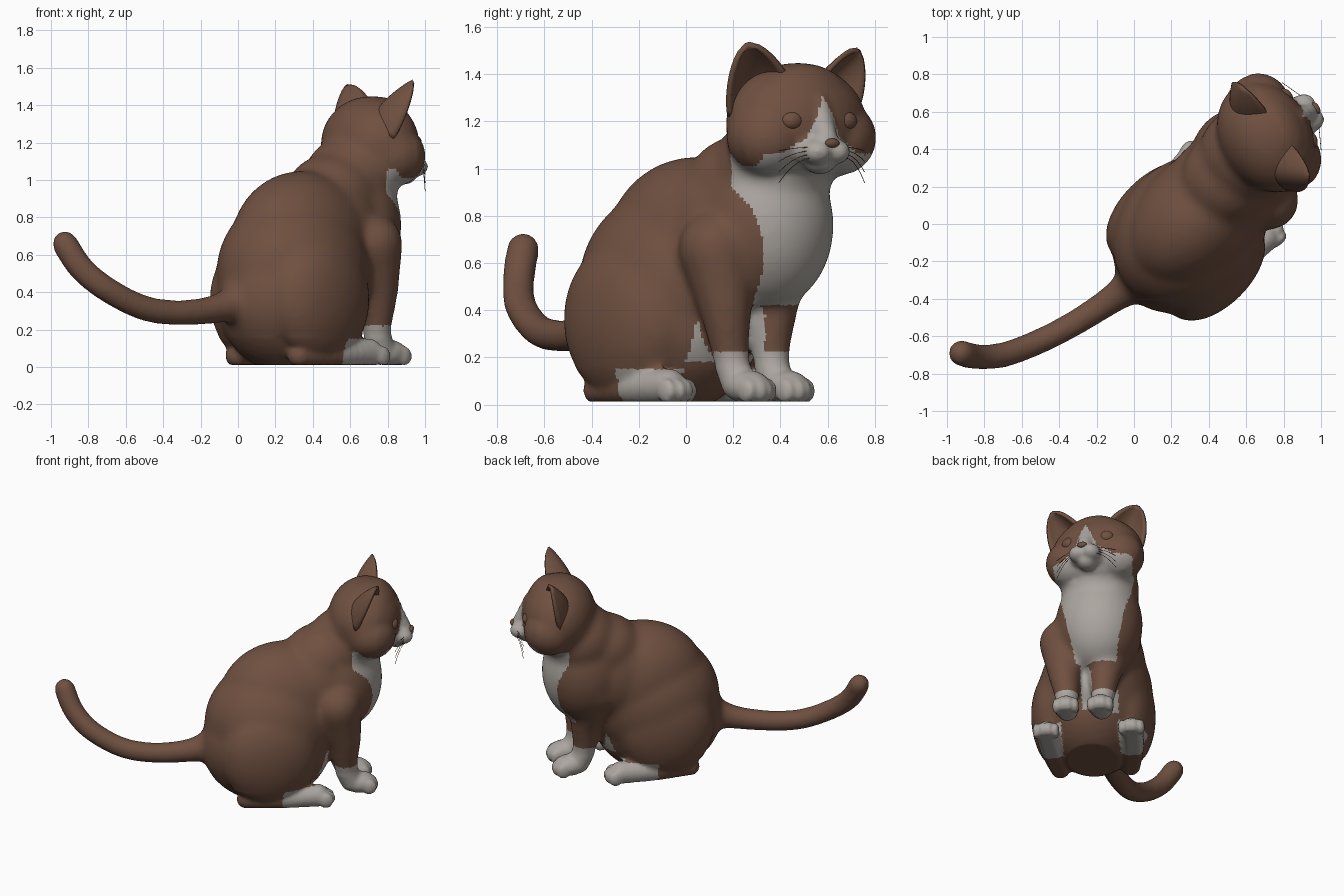
import bpy, bmesh, math
from mathutils import Matrix, Vector

if "Cube" in bpy.data.objects:
    bpy.data.objects.remove(bpy.data.objects["Cube"])

def material(name, rgb):
    m = bpy.data.materials.new(name)
    m.diffuse_color = (*rgb, 1)
    m.use_nodes = True
    m.node_tree.nodes["Principled BSDF"].inputs["Base Color"].default_value = m.diffuse_color
    return m

BROWN = material("brown fur", (0.16, 0.081, 0.052))
WHITE = material("white fur", (0.41, 0.38, 0.35))

# Body frame: +X forward, +Y left. Head frame is turned a little to the right.
BODY = Matrix.Rotation(math.radians(45), 4, 'Z') @ Matrix.Translation((0, -0.26, 0))
HEAD = Matrix.Translation((0.705, 0.465, 1.19)) @ Matrix.Rotation(math.radians(30), 4, 'Z')
WORLD = Matrix.Identity(4)

def unit_sphere(level):
    b = bmesh.new()
    bmesh.ops.create_icosphere(b, subdivisions=level, radius=1)
    b.verts.index_update()
    data = [v.co.copy() for v in b.verts], [[v.index for v in f.verts] for f in b.faces]
    b.free()
    return data

FINE, COARSE = unit_sphere(4), unit_sphere(3)
SKIN = ([], [])

def blob(frame, pos, radii, target=SKIN):
    if not isinstance(radii, tuple):
        radii = (radii,) * 3
    co, faces = FINE if max(radii) > 0.15 else COARSE
    m = frame @ Matrix.Translation(pos) @ Matrix.Diagonal((*radii, 1))
    n = len(target[0])
    target[0].extend(m @ c for c in co)
    target[1].extend([i + n for i in f] for f in faces)

def chain(frame, pts, steps=4):
    # tapered limb of overlapping spheres on a smooth path of (x, y, z, radius) points
    ext = [pts[0]] + pts + [pts[-1]]
    for p in zip(ext, ext[1:], ext[2:], ext[3:]):
        p = [Vector(q) for q in p]
        for i in range(steps + 1):
            t = i / steps
            q = (2 * p[1] + (p[2] - p[0]) * t + (2 * p[0] - 5 * p[1] + 4 * p[2] - p[3]) * t * t
                 + (3 * p[1] - p[0] - 3 * p[2] + p[3]) * t ** 3) / 2
            blob(frame, q[:3], q[3])

def add_object(name, data, mat):
    me = bpy.data.meshes.new(name)
    me.from_pydata(data[0], [], data[1])
    ob = bpy.data.objects.new(name, me)
    bpy.context.collection.objects.link(ob)
    me.materials.append(mat)
    me.polygons.foreach_set("use_smooth", [True] * len(me.polygons))
    return ob

def apply_all(ob):
    dg = bpy.context.evaluated_depsgraph_get()
    me = bpy.data.meshes.new_from_object(ob.evaluated_get(dg))
    ob.modifiers.clear()
    ob.data = me

# Torso, chest and neck
blob(BODY, (0.15, 0, 0.36), (0.44, 0.36, 0.40))
blob(BODY, (0.18, 0.02, 0.50), (0.445, 0.38, 0.43))
blob(BODY, (0.27, 0.045, 0.66), (0.435, 0.315, 0.39))
blob(BODY, (0.46, 0.06, 0.72), (0.34, 0.29, 0.36))
blob(BODY, (0.655, 0.085, 0.76), (0.285, 0.29, 0.36))
blob(BODY, (0.54, 0.08, 0.92), (0.27, 0.25, 0.225))
blob(BODY, (0.69, 0.095, 1.0), (0.255, 0.26, 0.24))
blob(BODY, (0.46, 0.01, 0.42), (0.19, 0.17, 0.24))

# Legs and paws, mirrored about a line slightly off the middle for the front pair
for s in (-1, 1):
    fy = -0.01 + s * 0.115
    blob(BODY, (0.13, s * 0.235, 0.36), (0.325, 0.18, 0.34))
    chain(BODY, [(0.60, 0.02 + s * 0.18, 0.66, 0.16), (0.645, fy + s * 0.025, 0.42, 0.115),
                 (0.66, fy + s * 0.005, 0.20, 0.080), (0.70, fy, 0.09, 0.075)], 5)
    blob(BODY, (0.755, fy, 0.075), (0.11, 0.085, 0.072))
    chain(BODY, [(-0.03, s * 0.235, 0.062, 0.065), (0.2, s * 0.27, 0.07, 0.075),
                 (0.44, s * 0.285, 0.075, 0.078)], 6)
    for i in range(4):
        o = (i - 1.5) * 0.043
        reach = 0.02 if i in (1, 2) else 0
        blob(BODY, (0.81 + reach, fy + o, 0.058), (0.05, 0.025, 0.054))
        blob(BODY, (0.49 + reach, s * 0.285 + o, 0.058), (0.05, 0.025, 0.054))

# Tail
chain(WORLD, [(0.05, -0.28, 0.37, 0.12), (-0.1, -0.39, 0.315, 0.083), (-0.3, -0.52, 0.29, 0.073),
              (-0.5, -0.625, 0.315, 0.072), (-0.7, -0.70, 0.415, 0.072), (-0.84, -0.71, 0.53, 0.073),
              (-0.925, -0.69, 0.66, 0.074)], 7)

# Head with cheeks, muzzle, nose bridge and chin
blob(HEAD, (0, 0, 0), (0.245, 0.315, 0.26))
blob(HEAD, (0.05, 0, 0.02), (0.18, 0.26, 0.24))
for s in (-1, 1):
    blob(HEAD, (0.045, s * 0.165, -0.06), (0.175, 0.175, 0.165))
    blob(HEAD, (0.25, s * 0.045, -0.118), (0.075, 0.064, 0.055))
blob(HEAD, (0.205, 0, -0.165), (0.075, 0.065, 0.05))
blob(HEAD, (0.17, 0, -0.10), (0.10, 0.14, 0.09))
chain(HEAD, [(0.18, 0, 0.08, 0.06), (0.26, 0, -0.07, 0.05)])

skin = add_object("cat_body", SKIN, BROWN)
rm = skin.modifiers.new("fuse", 'REMESH')
rm.mode = 'VOXEL'
rm.voxel_size = 0.0145
apply_all(skin)

# Soften the joins, strongly on the trunk and lightly on face and paws
inv_body, inv_head = BODY.inverted(), HEAD.inverted()
trunk = skin.vertex_groups.new(name="trunk")
picked = []
for v in skin.data.vertices:
    h = inv_head @ v.co
    if v.co.z < 0.012:
        v.co.z = 0.012
    if v.co.z > 0.16 and not (h.z > -0.22 and h.x > 0.1):
        picked.append(v.index)
trunk.add(picked, 1.0, 'REPLACE')
for group, count in (("trunk", 40), ("", 3)):
    sm = skin.modifiers.new("soften", 'SMOOTH')
    sm.factor = 0.5
    sm.iterations = count
    sm.vertex_group = group
apply_all(skin)

# White markings by region
def is_white(p):
    b, h = inv_body @ p, inv_head @ p
    if h.x > 0.06 and -0.25 < h.z < 0.12:
        if abs(h.y) < min(0.09, (0.12 - h.z) * 0.45) or abs(h.y) < 0.08 + (-0.06 - h.z) * 1.6:
            return True
    if b.z < 0.22 and b.x > 0.575:
        return True                                   # front paws
    if b.z < 0.15 and b.x > 0.20 and abs(b.y) > 0.19:
        return True                                   # hind paws
    if b.x > 0.70 and 0.42 < b.z < 1.06:
        return abs(b.y - 0.07) < 0.15 + (b.z - 0.5) * 0.22   # bib
    return 0.40 < b.x < 0.70 and abs(b.y) < 0.2 and 0.18 < b.z < 0.5 and \
        (b.x < 0.53 or abs(b.y) < 0.04)               # belly

skin.data.materials.clear()
for m in (BROWN, WHITE):
    skin.data.materials.append(m)
for f in skin.data.polygons:
    f.material_index = int(is_white(f.center))
    f.use_smooth = True

# Ears: curved shells open to the front
for s, side, reach, height in ((-1, "right", 0.10, 0.335), (1, "left", 0.03, 0.31)):
    base, tip = Vector((-0.01, s * 0.17, 0.09)), Vector((reach, s * 0.292, height))
    up = tip - base
    face = Vector((math.cos(0.35), s * math.sin(0.35), 0))
    face = (face - face.project(up)).normalized()
    wide = up.cross(face).normalized()
    nu, nv = 14, 12
    verts, faces = [], []
    for j in range(nv + 1):
        v = j / nv
        w = 0.14 * (1 - v ** 1.7) ** 0.65 + 0.006
        for i in range(nu + 1):
            u = i / nu * 2 - 1
            verts.append(HEAD @ (base + up * v + wide * (u * w)
                                 + face * (0.11 * (u * u - 0.7) * (1 - v * v))))
    for j in range(nv):
        for i in range(nu):
            k = j * (nu + 1) + i
            faces.append((k, k + 1, k + nu + 2, k + nu + 1))
    ear = add_object(side + "_ear", (verts, faces), BROWN)
    so = ear.modifiers.new("thickness", 'SOLIDIFY')
    so.thickness = 0.022
    so.offset = 0

    # Eye
    eye = ([], [])
    blob(HEAD, (0.195, s * 0.13, 0.012), (0.04, 0.052, 0.042), eye)
    add_object(side + "_eye", eye, BROWN)

    # Whiskers
    cu = bpy.data.curves.new(side + "_whiskers", 'CURVE')
    cu.dimensions = '3D'
    cu.bevel_depth = 0.0015
    cu.bevel_resolution = 1
    for k in range(4):
        sp = cu.splines.new('POLY')
        sp.points.add(5)
        for i, pt in enumerate(sp.points):
            t = i / 5
            q = HEAD @ Vector((0.28 - 0.06 * t, s * (0.08 + 0.13 * t),
                               -0.10 - 0.015 * k - t * t * 0.03 * (k + 0.5)))
            pt.co = (*q, 1)
    wh = bpy.data.objects.new(side + "_whiskers", cu)
    bpy.context.collection.objects.link(wh)
    cu.materials.append(BROWN)

# Nose
nose = ([], [])
blob(HEAD, (0.31, 0, -0.082), (0.018, 0.034, 0.02), nose)
add_object("nose", nose, BROWN)
